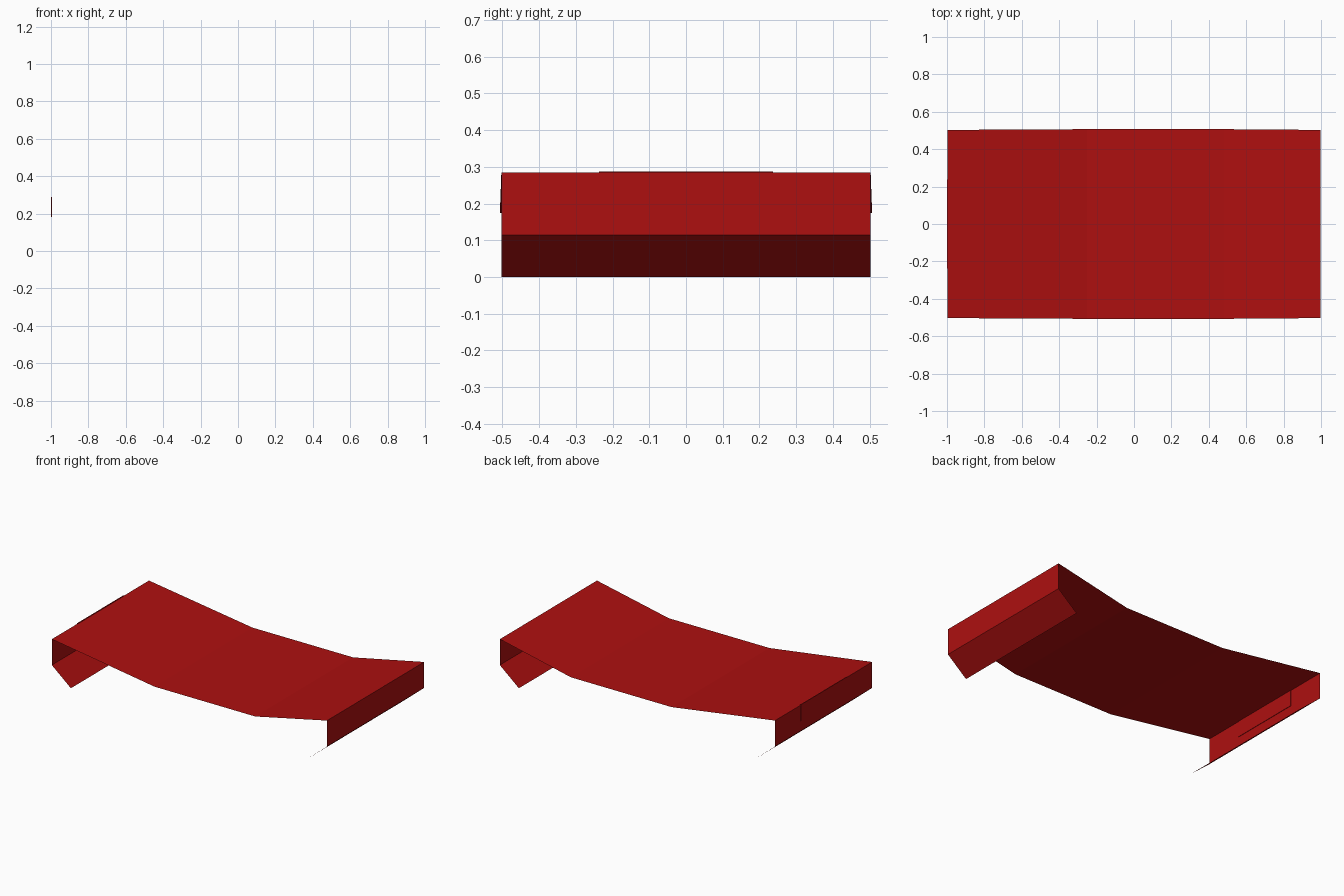
import bpy
import bmesh

if "Cube" in bpy.data.objects:
    bpy.data.objects.remove(bpy.data.objects["Cube"])

red = bpy.data.materials.new("deep_red")
red.diffuse_color = (0.42, 0.005, 0.005, 1)
red.use_nodes = True
red.node_tree.nodes["Principled BSDF"].inputs["Base Color"].default_value = red.diffuse_color


def finish(bm, name):
    mesh = bpy.data.meshes.new(name)
    bm.to_mesh(mesh)
    bm.free()
    mesh.materials.append(red)
    obj = bpy.data.objects.new(name, mesh)
    bpy.context.collection.objects.link(obj)
    return obj


# Bent sheet: open profile (x, z, half depth) swept from front to back
profile = [(-0.86, 0, 0.503), (-0.998, 0.115, 0.503), (-0.998, 0.285, 0.503),
           (-0.25, 0.175, 0.507), (0.48, 0.175, 0.507),
           (0.998, 0.285, 0.503), (0.998, 0.115, 0.503), (0.86, 0, 0.503)]
bm = bmesh.new()
front = [bm.verts.new((x, -d, z)) for x, z, d in profile]
back = [bm.verts.new((x, d, z)) for x, z, d in profile]
for i in range(len(profile) - 1):
    bm.faces.new((front[i], front[i + 1], back[i + 1], back[i]))
finish(bm, "folded_panel")

# Thin plate set into the upper left wall
bm = bmesh.new()
bmesh.ops.create_cube(bm, size=1)
bmesh.ops.scale(bm, vec=(0.005, 0.475, 0.107), verts=bm.verts)
bmesh.ops.translate(bm, vec=(-0.9975, 0, 0.2345), verts=bm.verts)
finish(bm, "side_plate")
